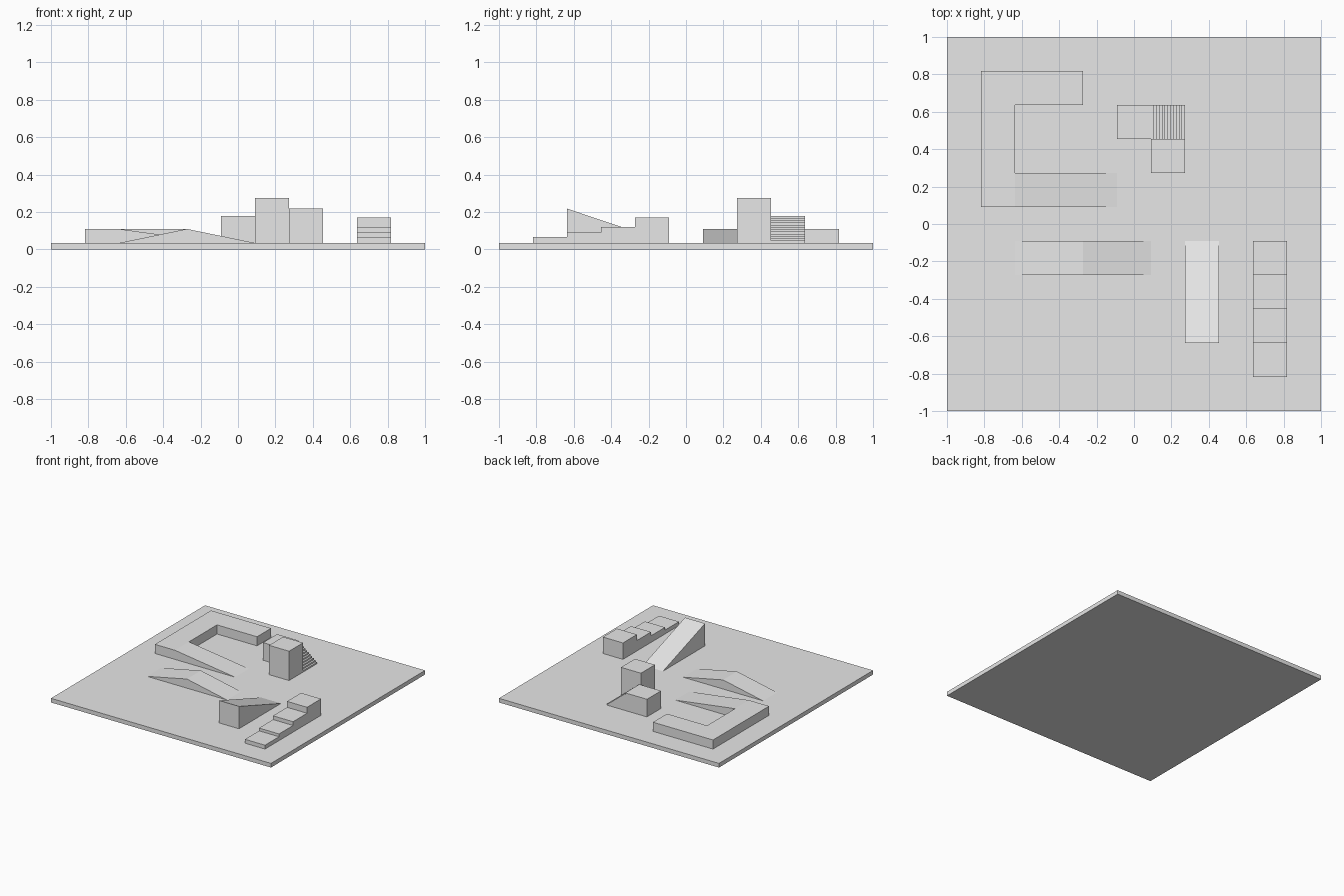
import bpy
import bmesh
from mathutils import Vector

cube = bpy.data.objects.get("Cube")
if cube:
    bpy.data.objects.remove(cube, do_unlink=True)

# One plain grey for everything
grey = bpy.data.materials.new("light grey")
grey.use_nodes = True
colour = (0.8, 0.8, 0.8, 1)
grey.diffuse_color = colour
grey.node_tree.nodes["Principled BSDF"].inputs["Base Color"].default_value = colour

FLOOR = 0.034   # top of the ground slab
W = 0.182       # width of one grid cell
H = W / 2


def prism(name, outline, start, depth):
    """Sweep a flat outline of 3D points from start along depth."""
    bm = bmesh.new()
    face = bm.faces.new([bm.verts.new(Vector(p) + Vector(start)) for p in outline])
    swept = bmesh.ops.extrude_face_region(bm, geom=[face])["geom"]
    moved = [v for v in swept if isinstance(v, bmesh.types.BMVert)]
    bmesh.ops.translate(bm, vec=depth, verts=moved)
    bmesh.ops.recalc_face_normals(bm, faces=bm.faces)
    mesh = bpy.data.meshes.new(name)
    bm.to_mesh(mesh)
    bm.free()
    mesh.materials.append(grey)
    obj = bpy.data.objects.new(name, mesh)
    bpy.context.collection.objects.link(obj)
    return obj


def plan(name, points, z0, z1):
    """Vertical block from a plan outline."""
    return prism(name, [(x, y, 0) for x, y in points], (0, 0, z0), (0, 0, z1 - z0))


def box(name, x0, x1, y0, y1, z1, z0=FLOOR):
    return plan(name, [(x0, y0), (x1, y0), (x1, y1), (x0, y1)], z0, z1)


def profile_x(name, points, y0, y1):
    """Side profile in x and z, swept along y."""
    return prism(name, [(x, 0, z) for x, z in points], (0, y0, 0), (0, y1 - y0, 0))


# Ground slab
box("ground_slab", -1, 1, -1, 1, FLOOR, 0)

# Raised U-shaped walkway and the ramp leading down from it
deck = 0.109
left, inner, end = -4.5 * W, -3.5 * W, -1.5 * W
plan("raised_walkway", [(left, H), (inner, H), (inner, 3.5 * W), (end, 3.5 * W),
                        (end, 4.5 * W), (left, 4.5 * W)], FLOOR, deck)
profile_x("walkway_ramp", [(inner, FLOOR), (inner, deck), (-H, FLOOR)], H, 1.5 * W)

# Double ramp with a central ridge
profile_x("double_ramp", [(inner, FLOOR), (end, deck), (H, FLOOR)], -1.5 * W, -H)

# Steep wedge rising towards the front
prism("steep_ramp", [(0, -3.5 * W, FLOOR), (0, -3.5 * W, 0.218), (0, -H, FLOOR)],
      (1.5 * W, 0, 0), (W, 0, 0))

# Row of blocks, each taller than the last
for i, top in enumerate((0.066, 0.089, 0.12, 0.169)):
    y = (i - 4.5) * W
    box(f"step_block_{i + 1}", 3.5 * W, 4.5 * W, y, y + W, top)

# Tower and landing
box("tower", H, 1.5 * W, 1.5 * W, 2.5 * W, 0.275)
landing = 0.179
box("landing", -H, H, 2.5 * W, 3.5 * W, landing)

# Staircase going down from the landing
steps = 12
rise = (landing - FLOOR) / steps
run = W / steps
outline = [(H, FLOOR), (H, landing)]
for i in range(steps):
    x = H + (i + 1) * run
    outline += [(x, landing - i * rise), (x, landing - (i + 1) * rise)]
profile_x("staircase", outline, 2.5 * W, 3.5 * W)
